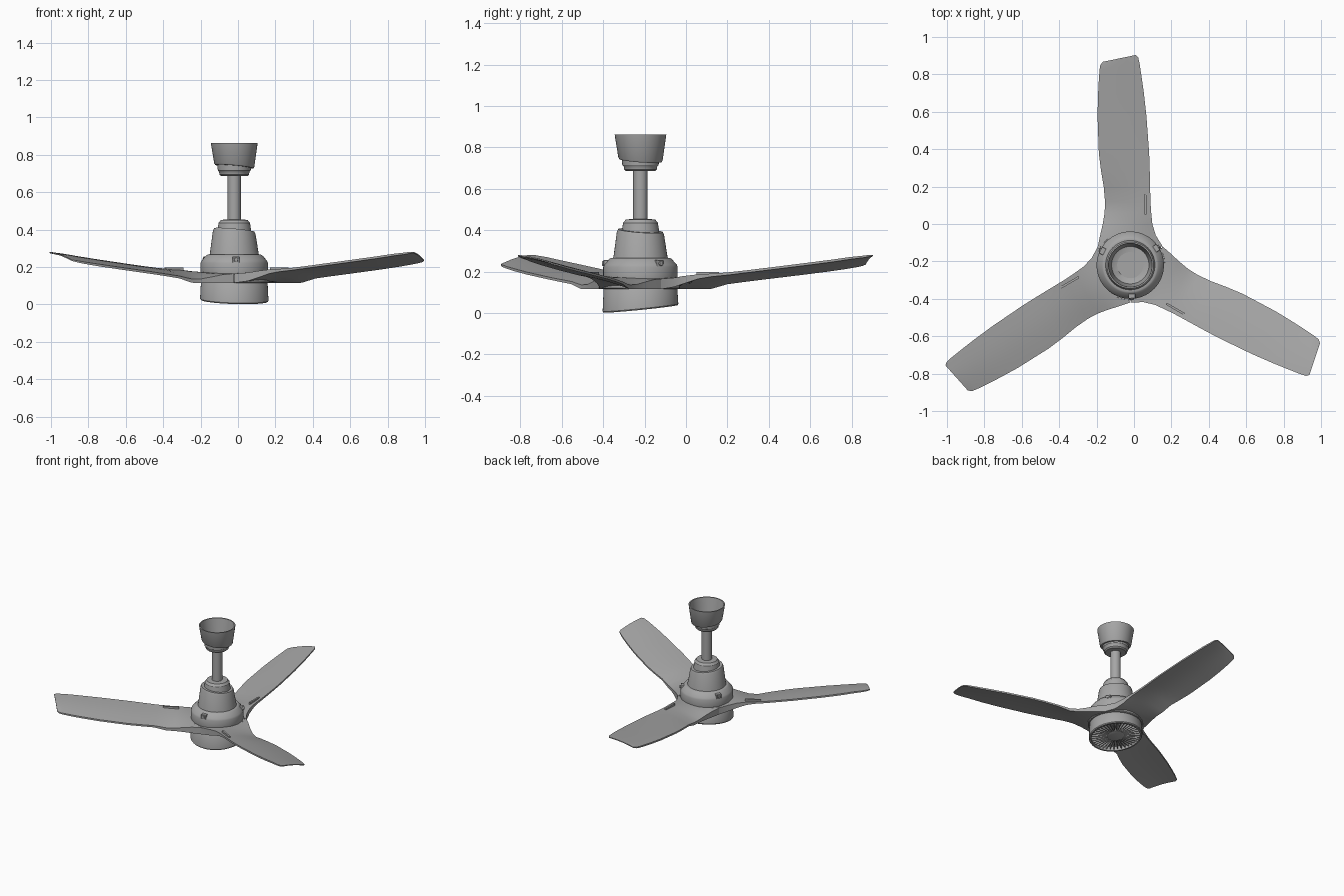
import bpy, bmesh, math
from mathutils import Matrix, Vector

if "Cube" in bpy.data.objects:
    bpy.data.objects.remove(bpy.data.objects["Cube"], do_unlink=True)

AXIS = Vector((-0.02, -0.22, 0))      # vertical axis of the fan
GREY = (0.38, 0.38, 0.38, 1)
BASE_TILT = (-0.03, 0.10)             # slope of the lower housing
CAP_TILT = (-0.09, -0.07)             # slope of the collar seams

mat = bpy.data.materials.new("grey paint")
mat.use_nodes = True
mat.diffuse_color = GREY
mat.node_tree.nodes["Principled BSDF"].inputs["Base Color"].default_value = GREY


def finish(name, bm, angle=35):
    bmesh.ops.recalc_face_normals(bm, faces=bm.faces)
    me = bpy.data.meshes.new(name)
    bm.to_mesh(me)
    bm.free()
    me.materials.append(mat)
    ob = bpy.data.objects.new(name, me)
    bpy.context.collection.objects.link(ob)
    ob.location = AXIS
    bpy.ops.object.select_all(action='DESELECT')
    ob.select_set(True)
    bpy.context.view_layer.objects.active = ob
    bpy.ops.object.shade_smooth_by_angle(angle=math.radians(angle))
    return ob


def lathe(name, profile, tilt=(0, 0), seg=64):
    """Revolve (radius, z, tilt weight) points about the axis."""
    bm = bmesh.new()
    rings = []
    for r, z, w in profile:
        ring = []
        for i in range(seg):
            a = 2 * math.pi * i / seg
            x, y = r * math.cos(a), r * math.sin(a)
            ring.append(bm.verts.new((x, y, z + w * (tilt[0] * x + tilt[1] * y))))
        rings.append(ring)
    for a, b in zip(rings, rings[1:]):
        for i in range(seg):
            j = (i + 1) % seg
            bm.faces.new((a[i], a[j], b[j], b[i]))
    bm.faces.new(rings[0])
    bm.faces.new(rings[-1])
    return finish(name, bm)


def add_box(bm, size, matrix):
    bmesh.ops.create_cube(bm, size=1, matrix=matrix @ Matrix.Diagonal((*size, 1)))


# Lower housing with a recessed underside
lathe("lower_housing", [(0.17, 0.13, 0), (0.178, 0.118, 0), (0.183, 0.026, 1),
                        (0.179, 0.020, 1), (0.168, 0.020, 1), (0.165, 0.05, 1)], BASE_TILT)

# Radial grille and its centre disc
bm = bmesh.new()
for i in range(40):
    turn = Matrix.Rotation(2 * math.pi * i / 40, 4, 'Z')
    add_box(bm, (0.115, 0.005, 0.022), turn @ Matrix.Translation((0.111, 0, 0.04)))
for v in bm.verts:
    v.co.z += BASE_TILT[0] * v.co.x + BASE_TILT[1] * v.co.y
finish("underside_grille", bm)
lathe("grille_centre", [(0.06, 0.055, 1), (0.06, 0.03, 1), (0.05, 0.026, 1)], BASE_TILT)

# Hub disc that carries the blades
lathe("blade_hub", [(0.185, 0.115, 0), (0.19, 0.12, 0), (0.19, 0.16, 0), (0.185, 0.166, 0)])

# Motor housing, tapering to the rod collar
lathe("motor_housing", [(0.178, 0.16, 0), (0.18, 0.17, 0), (0.18, 0.222, 0), (0.175, 0.234, 0),
                        (0.15, 0.262, 0), (0.143, 0.266, 0), (0.132, 0.266, 0), (0.13, 0.275, 0),
                        (0.114, 0.385, 1), (0.108, 0.398, 1)], CAP_TILT)
lathe("rod_collar", [(0.092, 0.38, 0), (0.088, 0.41, 0), (0.084, 0.436, 0), (0.076, 0.444, 0),
                     (0.072, 0.452, 0), (0.036, 0.454, 0)])
lathe("down_rod", [(0.035, 0.42, 0), (0.035, 0.74, 0)], seg=32)

# Open ceiling canopy with its lower cup
lathe("canopy_cup", [(0.036, 0.686, 0), (0.07, 0.686, 0), (0.079, 0.694, 0), (0.081, 0.708, 0),
                     (0.088, 0.716, 0), (0.09, 0.75, 0)])
lathe("canopy", [(0.085, 0.737, 1), (0.102, 0.737, 1), (0.107, 0.744, 1), (0.125, 0.863, 0),
                 (0.117, 0.863, 0), (0.1, 0.76, 1), (0.07, 0.75, 0)], CAP_TILT)

# Housing lugs with screw heads
bm = bmesh.new()
for deg in (-87, 33, 153):
    turn = Matrix.Rotation(math.radians(deg), 4, 'Z')
    add_box(bm, (0.045, 0.038, 0.034), turn @ Matrix.Translation((0.156, 0, 0.239)))
    bmesh.ops.create_cone(bm, cap_ends=True, segments=16, radius1=0.011, radius2=0.011, depth=0.012,
                          matrix=turn @ Matrix.Translation((0.18, 0, 0.239))
                          @ Matrix.Rotation(math.pi / 2, 4, 'Y'))
lugs = finish("housing_lugs", bm)
bevel = lugs.modifiers.new("bevel", 'BEVEL')
bevel.width, bevel.segments = 0.003, 2

# Blade stations: radius, low side, high side, low z, high z, low and high thickness
STATIONS = [
    (0.10, -0.173, 0.173, 0.165, 0.165, 0.050, 0.050),
    (0.16, -0.161, 0.136, 0.160, 0.170, 0.045, 0.045),
    (0.22, -0.147, 0.118, 0.148, 0.180, 0.033, 0.035),
    (0.28, -0.137, 0.112, 0.137, 0.187, 0.022, 0.022),
    (0.34, -0.135, 0.108, 0.136, 0.190, 0.020, 0.015),
    (0.42, -0.142, 0.106, 0.152, 0.196, 0.013, 0.013),
    (0.51, -0.157, 0.104, 0.163, 0.206, 0.012, 0.012),
    (0.60, -0.168, 0.101, 0.174, 0.217, 0.012, 0.012),
    (0.80, -0.175, 0.086, 0.198, 0.242, 0.012, 0.012),
    (0.92, -0.172, 0.072, 0.213, 0.258, 0.012, 0.012),
    (1.00, -0.168, 0.060, 0.223, 0.270, 0.011, 0.011),
    (1.06, -0.164, 0.050, 0.231, 0.277, 0.010, 0.010),
    (1.09, -0.160, 0.043, 0.235, 0.281, 0.008, 0.008),
    (1.105, -0.145, 0.030, 0.239, 0.281, 0.006, 0.006),
]
ACROSS = 10


def blade(name, deg):
    bm = bmesh.new()
    loops = []
    for r, t0, t1, z0, z1, h0, h1 in STATIONS:
        top, bottom = [], []
        for i in range(ACROSS + 1):
            u = i / ACROSS
            t = t0 + (t1 - t0) * u
            skew = 0.2 * (t + 0.06) * (r / 1.1) ** 8      # slanted tip
            z = z0 + (z1 - z0) * u + 0.006 * math.sin(math.pi * u)
            h = h0 + (h1 - h0) * u
            top.append(bm.verts.new((t, r + skew, z)))
            bottom.append(bm.verts.new((t, r + skew, z - h)))
        loops.append(top + bottom[::-1])
    n = len(loops[0])
    for a, b in zip(loops, loops[1:]):
        for i in range(n):
            j = (i + 1) % n
            bm.faces.new((a[i], a[j], b[j], b[i]))
    bm.faces.new(loops[0])
    bm.faces.new(loops[-1])
    # Raised rib at the root of the blade
    add_box(bm, (0.012, 0.11, 0.018), Matrix.Translation((0.082, 0.325, 0.189)))
    bm.transform(Matrix.Rotation(math.radians(deg), 4, 'Z'))
    return finish(name, bm, 45)


for name, deg in (("back_blade", 0), ("right_blade", 120), ("left_blade", 240)):
    blade(name, deg)
